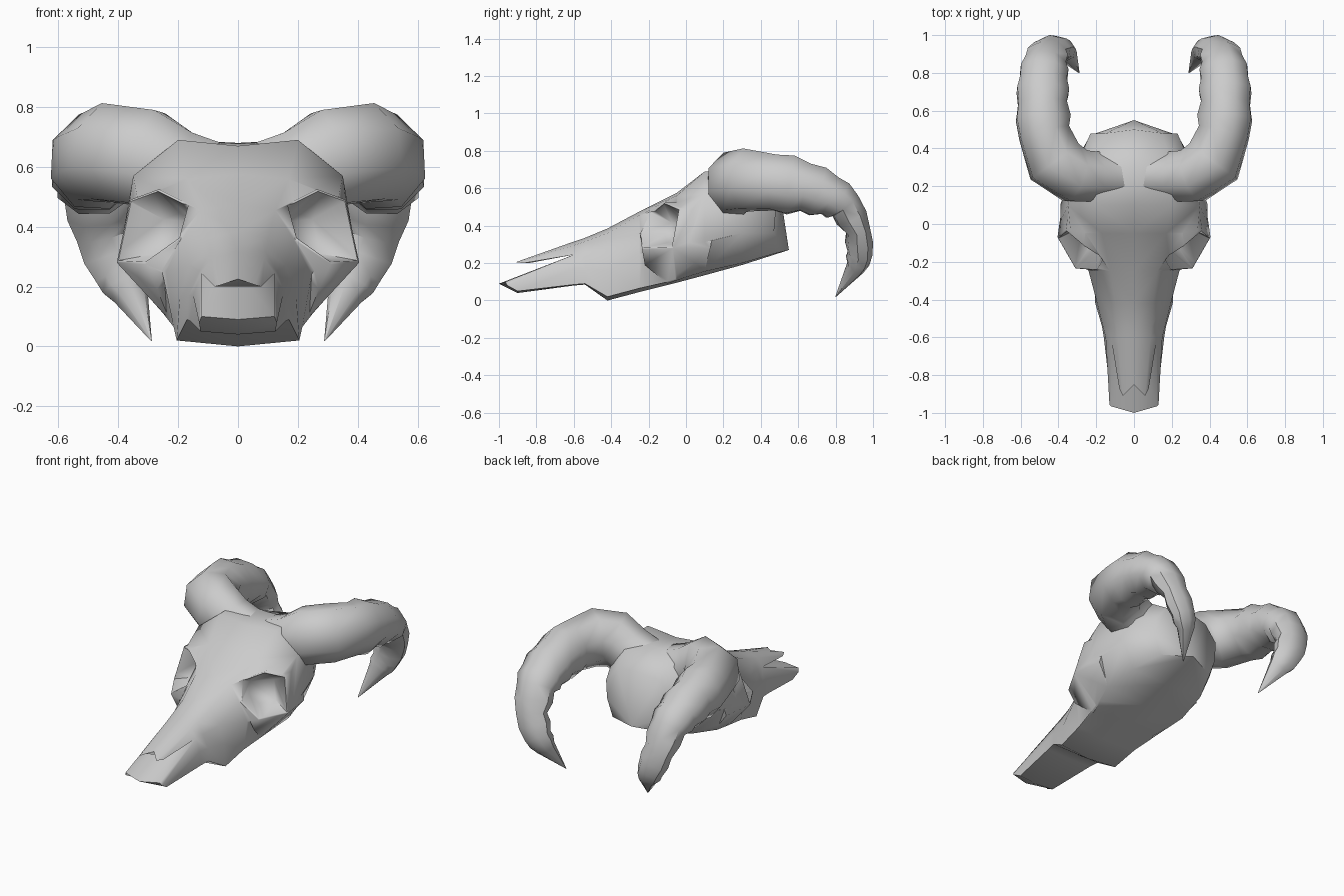
import bpy, bmesh, math
from mathutils import Vector

if "Cube" in bpy.data.objects:
    bpy.data.objects.remove(bpy.data.objects["Cube"])

bone = bpy.data.materials.new("bone_grey")
bone.use_nodes = True
bone.diffuse_color = (0.6, 0.6, 0.6, 1)
bone.node_tree.nodes["Principled BSDF"].inputs["Base Color"].default_value = (0.6, 0.6, 0.6, 1)


def add_object(name, bm):
    bmesh.ops.remove_doubles(bm, verts=bm.verts, dist=0.0005)
    bmesh.ops.recalc_face_normals(bm, faces=bm.faces)
    mesh = bpy.data.meshes.new(name)
    bm.to_mesh(mesh)
    bm.free()
    mesh.materials.append(bone)
    ob = bpy.data.objects.new(name, mesh)
    bpy.context.collection.objects.link(ob)
    ob.modifiers.new("mirror", 'MIRROR').merge_threshold = 0.0005
    return ob


def loft(bm, rings, closed=False, start_cap=False):
    rows = [[bm.verts.new(p) for p in ring] for ring in rings]
    n = len(rows[0])
    for a, b in zip(rows, rows[1:]):
        for i in range(n if closed else n - 1):
            j = (i + 1) % n
            bm.faces.new((a[i], a[j], b[j], b[i]))
    if start_cap:
        bm.faces.new(rows[0])
    bm.faces.new(rows[-1])


def section(y, *points):
    return [(x, y, z) for x, z in points]


def hull(name, points):
    bm = bmesh.new()
    for p in points:
        bm.verts.new(p)
    bmesh.ops.convex_hull(bm, input=bm.verts)
    bmesh.ops.delete(bm, geom=[v for v in bm.verts if not v.link_faces], context='VERTS')
    return add_object(name, bm)


def smooth(ob, angle):
    bpy.ops.object.select_all(action='DESELECT')
    ob.select_set(True)
    bpy.context.view_layer.objects.active = ob
    bpy.ops.object.convert(target='MESH')
    bpy.ops.object.shade_smooth_by_angle(angle=math.radians(angle))


# Skull: half sections from top centre round to bottom centre, then mirrored
bm = bmesh.new()
muzzle = section(-.6, (0, .315), (.088, .295), (.122, .245), (.15, .17), (.16, .085), (0, .08))
loft(bm, [
    muzzle,
    section(-.54, (0, .335), (.093, .315), (.13, .25), (.165, .17), (.17, .09), (0, .085)),
    section(-.42, (0, .385), (.1, .36), (.16, .27), (.195, .16), (.205, .02), (0, 0)),
    section(-.25, (0, .475), (.125, .455), (.185, .36), (.24, .25), (.215, .065), (0, .045)),
    section(-.05, (0, .575), (.17, .56), (.335, .49), (.385, .29), (.25, .11), (0, .095)),
    section(.1, (0, .67), (.2, .69), (.35, .57), (.39, .34), (.29, .155), (0, .135)),
    section(.3, (0, .68), (.2, .69), (.31, .52), (.33, .36), (.26, .2), (0, .19)),
    [(0, .5, .6), (.15, .48, .58), (.23, .48, .48), (.23, .47, .36), (.19, .47, .25), (0, .55, .27)]])

# Nasal bone and upper jaw fork from the muzzle, leaving the nose slot between
crotch = (0, -.6, .245)
loft(bm, [muzzle[:3] + [crotch],
          [(0, -.85, .225), (.058, -.91, .205), (.078, -.87, .2), (0, -.84, .2)]])
loft(bm, [[crotch] + muzzle[2:],
          [(0, -1, .09), (.122, -.965, .1), (.13, -.955, .08), (.125, -.9, .05), (0, -.9, .04)]])
skull = add_object("skull", bm)

# Eye sockets: a raised six-sided brow block, hollowed by a tapered cutter
rim = [Vector(p) for p in ((.155, -.18, .47), (.265, -.11, .525), (.36, -.03, .49),
                           (.405, -.07, .28), (.31, -.235, .275), (.19, -.245, .36))]
centre = sum(rim, Vector()) / 6
out = Vector((.62, -.75, .2)).normalized()
brow_back = [Vector((p.x * .93, p.y + .2, p.z)) for p in rim]
cheek = [Vector((.27, -.22, .19)), Vector((.23, -.1, .09)), Vector((.28, .1, .16))]
brow = hull("brow_block", rim + brow_back + cheek)
cutter = hull("socket_cutter",
              [centre + (p - centre) * 1.1 + out * .05 for p in rim] +
              [centre + (p - centre) * .55 - out * .12 for p in rim])
for tool, op in ((brow, 'UNION'), (cutter, 'DIFFERENCE')):
    mod = skull.modifiers.new(op.lower(), 'BOOLEAN')
    mod.operation, mod.object, mod.solver = op, tool, 'EXACT'
smooth(skull, 70)
for tool in (brow, cutter):
    bpy.data.objects.remove(tool)

# Horns: eight-sided segments swept along a curl, pinched at every joint
# Each joint: centre x, y, z, lateral radius, in-plane radius
joints = [(.04, .25, .54, .12, .13), (.2, .25, .575, .135, .15), (.31, .255, .63, .145, .165),
          (.42, .33, .645, .155, .165), (.475, .48, .63, .135, .15), (.485, .64, .605, .13, .13),
          (.48, .77, .56, .125, .108), (.47, .85, .51, .11, .085), (.45, .92, .375, .09, .062),
          (.4, .93, .25, .08, .062), (.36, .905, .175, .06, .046), (.29, .8, .02, .002, .002)]
path = []
for i, joint in enumerate(joints):
    path.append(joint)
    if 3 < i < len(joints) - 2:
        mid = [(p + q) / 2 for p, q in zip(joint, joints[i + 1])]
        path.append((*mid[:3], mid[3] * 1.1, mid[4] * 1.14))

rings = []
lateral = Vector((0, -1, 0))
for i, (x, y, z, a, b) in enumerate(path):
    before, after = path[max(i - 1, 0)], path[min(i + 1, len(path) - 1)]
    along = (Vector(after[:3]) - Vector(before[:3])).normalized()
    lateral = (lateral - along * lateral.dot(along)).normalized()
    up = lateral.cross(along)
    ring = []
    for k in range(8):
        t = math.pi * (k + .5) / 4
        ring.append(Vector((x, y, z)) + (lateral * a * math.cos(t) + up * b * math.sin(t)) * 1.06)
    rings.append(ring)
bm = bmesh.new()
loft(bm, rings, closed=True, start_cap=True)
smooth(add_object("horns", bm), 50)
